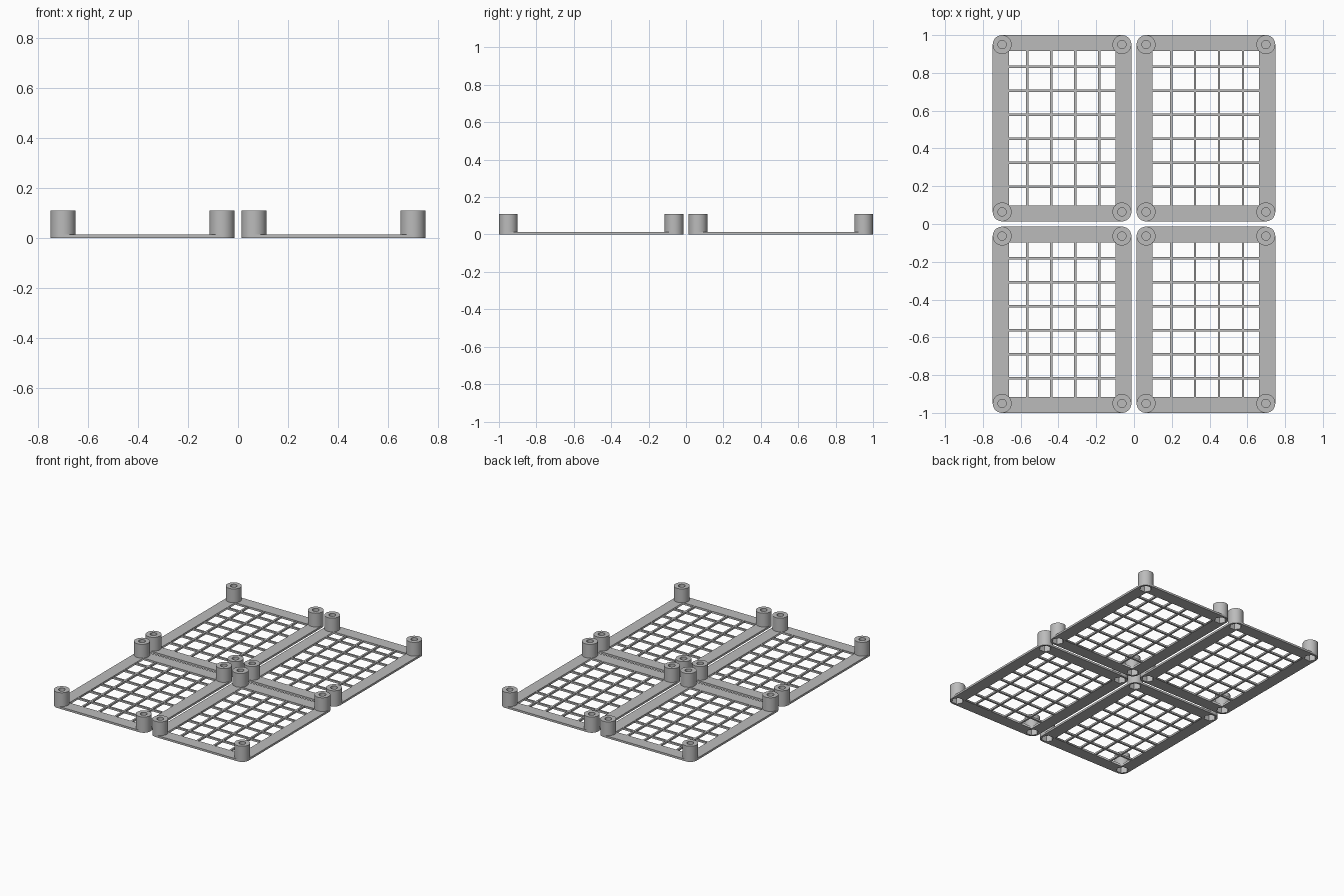
import bpy, bmesh
from math import cos, sin, pi, radians

if "Cube" in bpy.data.objects:
    bpy.data.objects.remove(bpy.data.objects["Cube"])

W, L = 0.734, 0.986          # panel outer size
PITCH_X, PITCH_Y = 0.762, 1.014
PLATE = 0.014                # plate thickness
RIM = 0.085                  # rim width
POST_R, POST_H = 0.05, 0.11
BAR, STEP = 0.013, 0.127     # lattice bar width and spacing
SEG = 48

grey = bpy.data.materials.new("light grey plastic")
grey.use_nodes = True
grey.diffuse_color = (0.5, 0.5, 0.5, 1)
grey.node_tree.nodes["Principled BSDF"].inputs["Base Color"].default_value = (0.5, 0.5, 0.5, 1)

corners = [(sx * (W / 2 - POST_R), sy * (L / 2 - POST_R))
           for sx, sy in ((1, 1), (-1, 1), (-1, -1), (1, -1))]


def arc(cx, cy, r, start, sweep, n):
    return [(cx + r * cos(start + sweep * i / n), cy + r * sin(start + sweep * i / n))
            for i in range(n + 1)]


def rim_mesh():
    """Rounded plate with a rectangular opening and round seats for the posts."""
    outer = []
    for i, (x, y) in enumerate(corners):
        outer += arc(x, y, POST_R, i * pi / 2, pi / 2, 12)
    ix, iy = W / 2 - RIM, L / 2 - RIM
    loops = [outer, [(ix, iy), (-ix, iy), (-ix, -iy), (ix, -iy)]]
    loops += [arc(x, y, POST_R - 0.002, 0, 2 * pi, SEG)[:-1] for x, y in corners]
    curve = bpy.data.curves.new("rim_outline", "CURVE")
    curve.dimensions = "2D"
    curve.fill_mode = "BOTH"
    curve.extrude = PLATE / 2
    for pts in loops:
        s = curve.splines.new("POLY")
        s.points.add(len(pts) - 1)
        for p, (x, y) in zip(s.points, pts):
            p.co = (x, y, 0, 1)
        s.use_cyclic_u = True
    helper = bpy.data.objects.new("rim_outline", curve)
    bpy.context.collection.objects.link(helper)
    bpy.context.view_layer.update()
    mesh = bpy.data.meshes.new_from_object(
        helper.evaluated_get(bpy.context.evaluated_depsgraph_get()))
    bpy.data.objects.remove(helper)
    for v in mesh.vertices:
        v.co.z += PLATE / 2
    return mesh


def post_mesh():
    """Round post with a blind hole on top and a hexagonal pocket below."""
    profile = [(0.04, 0.06, True), (0.04, 0, True), (POST_R, 0, False),
               (POST_R, POST_H, False), (0.022, POST_H, False), (0.022, 0.07, False)]
    bm = bmesh.new()
    rings = []
    for r, z, hexagon in profile:
        ring = []
        for i in range(SEG):
            a = 2 * pi * i / SEG
            k = cos(pi / 6) / cos(a % (pi / 3) - pi / 6) if hexagon else 1
            ring.append(bm.verts.new((r * k * cos(a), r * k * sin(a), z)))
        rings.append(ring)
    for lo, hi in zip(rings, rings[1:]):
        for i in range(SEG):
            j = (i + 1) % SEG
            bm.faces.new((lo[i], lo[j], hi[j], hi[i]))
    bm.faces.new(rings[0][::-1])
    bm.faces.new(rings[-1])
    bmesh.ops.recalc_face_normals(bm, faces=bm.faces)
    mesh = bpy.data.meshes.new("post")
    bm.to_mesh(mesh)
    bm.free()
    return mesh


def lattice_mesh():
    """Crossing bars that span the opening."""
    bm = bmesh.new()

    def bar(x, y, sx, sy):
        verts = bmesh.ops.create_cube(bm, size=1)["verts"]
        bmesh.ops.scale(bm, vec=(sx, sy, BAR), verts=verts)
        bmesh.ops.translate(bm, vec=(x, y, BAR / 2), verts=verts)

    for i in range(4):
        bar(-0.185 + i * STEP, 0, BAR, L - 2 * RIM)
    for i in range(6):
        bar(0, -0.309 + i * STEP, W - 2 * RIM, BAR)
    mesh = bpy.data.meshes.new("lattice")
    bm.to_mesh(mesh)
    bm.free()
    return mesh


def place(name, mesh, x, y):
    ob = bpy.data.objects.new(name, mesh)
    ob.location = (x, y, 0)
    bpy.context.collection.objects.link(ob)
    return ob


rim, post, lattice = rim_mesh(), post_mesh(), lattice_mesh()
for mesh in (rim, post, lattice):
    mesh.materials.clear()
    mesh.materials.append(grey)

# Four identical panels in a two by two layout
for side, sx in (("left", 1), ("right", -1)):
    for end, sy in (("back", 1), ("front", -1)):
        px, py = sx * PITCH_X / 2, sy * PITCH_Y / 2
        tag = f"{end}_{side}"
        place(f"panel_rim_{tag}", rim, px, py)
        place(f"panel_lattice_{tag}", lattice, px, py)
        for n, (x, y) in enumerate(corners, 1):
            last = place(f"post_{tag}_{n}", post, px + x, py + y)

# Smooth round walls, sharp edges kept (the post mesh is shared)
bpy.ops.object.select_all(action="DESELECT")
last.select_set(True)
bpy.context.view_layer.objects.active = last
bpy.ops.object.shade_smooth_by_angle(angle=radians(30))
